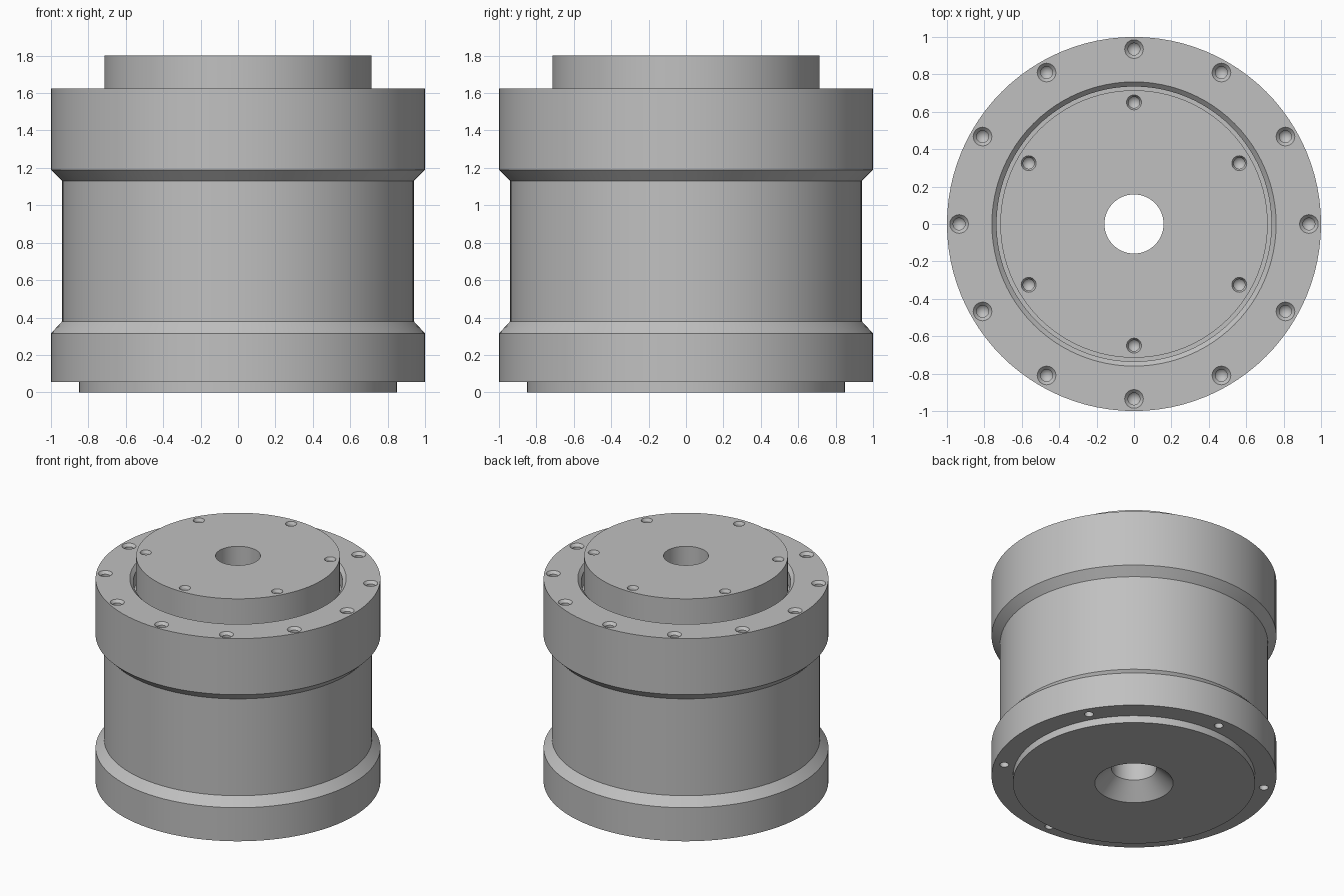
import bpy, bmesh
from math import pi, sin, cos, radians

cube = bpy.data.objects.get("Cube")
if cube:
    bpy.data.objects.remove(cube, do_unlink=True)

metal = bpy.data.materials.new("grey_metal")
metal.use_nodes = True
colour = (0.53, 0.53, 0.53, 1)
metal.diffuse_color = colour
metal.node_tree.nodes["Principled BSDF"].inputs["Base Color"].default_value = colour


def add_lathe(bm, profile, segments, cx=0, cy=0):
    """Revolve a closed (radius, z) profile about a vertical axis."""
    rings = []
    for r, z in profile:
        if r == 0:
            rings.append([bm.verts.new((cx, cy, z))] * segments)
        else:
            rings.append([bm.verts.new((cx + r * cos(2 * pi * i / segments),
                                        cy + r * sin(2 * pi * i / segments), z))
                          for i in range(segments)])
    for a, b in zip(rings, rings[1:] + rings[:1]):
        for i in range(segments):
            j = (i + 1) % segments
            corners = list(dict.fromkeys((a[i], a[j], b[j], b[i])))
            if len(corners) > 2:
                bm.faces.new(corners)


def make_object(name, bm):
    bmesh.ops.recalc_face_normals(bm, faces=bm.faces)
    mesh = bpy.data.meshes.new(name)
    bm.to_mesh(mesh)
    bm.free()
    mesh.materials.append(metal)
    obj = bpy.data.objects.new(name, mesh)
    bpy.context.collection.objects.link(obj)
    return obj


def lathe(name, profile):
    bm = bmesh.new()
    add_lathe(bm, profile, 96)
    return make_object(name, bm)


def activate(obj):
    bpy.ops.object.select_all(action='DESELECT')
    obj.select_set(True)
    bpy.context.view_layer.objects.active = obj


def drill(target, profile, radius, count, start):
    """Cut a ring of equal holes, each shaped by a revolved profile."""
    bm = bmesh.new()
    for k in range(count):
        a = radians(start) + 2 * pi * k / count
        add_lathe(bm, profile, 24, radius * cos(a), radius * sin(a))
    cutter = make_object("hole_cutter", bm)
    cutter.hide_render = True
    mod = target.modifiers.new("holes", 'BOOLEAN')
    mod.operation, mod.solver, mod.object = 'DIFFERENCE', 'EXACT', cutter
    activate(target)
    bpy.ops.object.modifier_apply(modifier=mod.name)
    bpy.data.objects.remove(cutter, do_unlink=True)


def screw_hole(top, mouth, bore, depth):
    """Countersunk blind hole with a drill-point bottom."""
    return [(0, top + 0.02), (mouth, top + 0.02), (mouth, top),
            (bore, top - 0.02), (bore, top - depth), (0, top - depth - bore)]


# Housing: waisted drum, recessed seat at the top, flared bore at the bottom
housing = lathe("housing", [
    (0.275, 0), (0.85, 0), (0.85, 0.055), (1, 0.055), (1, 0.315), (0.94, 0.38),
    (0.94, 1.13), (1, 1.19), (1, 1.625), (0.76, 1.625), (0.735, 1.6),
    (0.735, 1.5), (0.158, 1.5), (0.158, 0.115)])
drill(housing, screw_hole(1.625, 0.05, 0.032, 0.16), 0.935, 12, 0)

# Mounting holes in the underside of the base
drill(housing, [(0, 0.03), (0.032, 0.03), (0.032, 0.2), (0, 0.23)], 0.925, 6, 30)

# Output flange standing proud of the housing
flange = lathe("output_flange", [
    (0.158, 1.5), (0.715, 1.5), (0.715, 1.8), (0.158, 1.8)])
drill(flange, screw_hole(1.8, 0.04, 0.03, 0.14), 0.65, 6, 30)

for part in (housing, flange):
    activate(part)
    bpy.ops.object.shade_smooth_by_angle(angle=radians(25))
